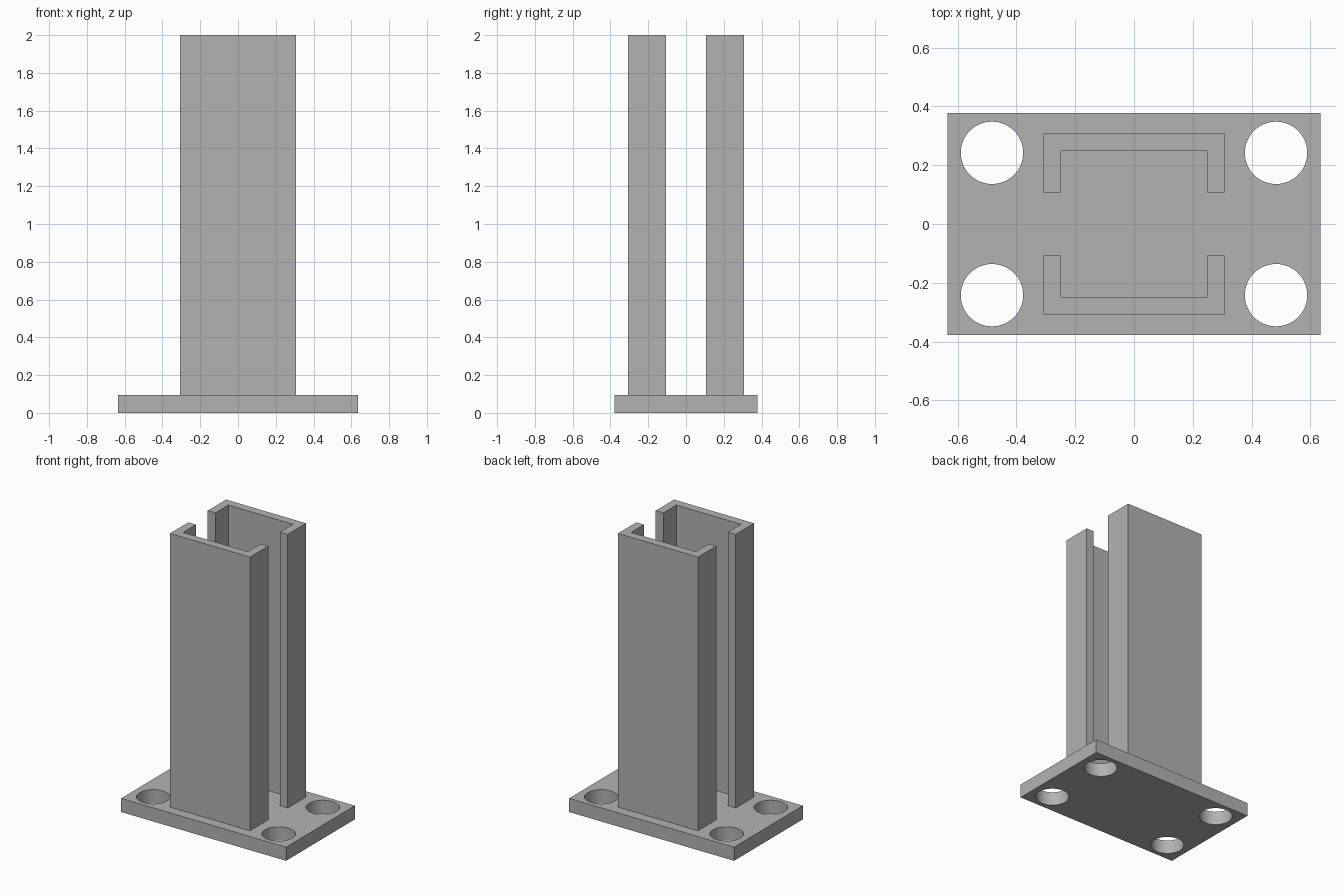
import bpy
import bmesh

if "Cube" in bpy.data.objects:
    bpy.data.objects.remove(bpy.data.objects["Cube"], do_unlink=True)

PLATE_TOP = 0.095
HEIGHT = 2.0

grey = bpy.data.materials.new("plain grey")
grey.use_nodes = True
grey.diffuse_color = (0.45, 0.45, 0.45, 1)
grey.node_tree.nodes["Principled BSDF"].inputs["Base Color"].default_value = (0.45, 0.45, 0.45, 1)


def extrude_profile(name, points, z0, z1):
    """Make a closed prism from a flat outline."""
    bm = bmesh.new()
    face = bm.faces.new([bm.verts.new((x, y, z0)) for x, y in points])
    result = bmesh.ops.extrude_face_region(bm, geom=[face])
    top = [v for v in result["geom"] if isinstance(v, bmesh.types.BMVert)]
    bmesh.ops.translate(bm, verts=top, vec=(0, 0, z1 - z0))
    bmesh.ops.recalc_face_normals(bm, faces=bm.faces)
    mesh = bpy.data.meshes.new(name)
    bm.to_mesh(mesh)
    bm.free()
    mesh.materials.append(grey)
    obj = bpy.data.objects.new(name, mesh)
    bpy.context.collection.objects.link(obj)
    return obj


# Base plate
px, py = 0.635, 0.378
plate = extrude_profile("base_plate", [(-px, -py), (px, -py), (px, py), (-px, py)], 0, PLATE_TOP)

# Four bolt holes cut through the plate
for sx in (-1, 1):
    for sy in (-1, 1):
        bpy.ops.mesh.primitive_cylinder_add(
            vertices=64, radius=0.106, depth=0.4, location=(sx * 0.483, sy * 0.242, 0.05))
        cutter = bpy.context.object
        cutter.name = "bolt_hole_cutter"
        cutter.data.materials.append(grey)
        cutter.hide_render = True
        cutter.hide_set(True)
        cut = plate.modifiers.new("bolt_hole", 'BOOLEAN')
        cut.operation = 'DIFFERENCE'
        cut.solver = 'EXACT'
        cut.object = cutter

# Bake the cuts and drop the cutters
bpy.context.view_layer.update()
baked = bpy.data.meshes.new_from_object(plate.evaluated_get(bpy.context.evaluated_depsgraph_get()))
plate.modifiers.clear()
plate.data = baked
for obj in [o for o in bpy.data.objects if o.name.startswith("bolt_hole_cutter")]:
    bpy.data.objects.remove(obj, do_unlink=True)

# Smooth hole walls, sharp rims
bpy.ops.object.select_all(action='DESELECT')
plate.select_set(True)
bpy.context.view_layer.objects.active = plate
bpy.ops.object.shade_smooth_by_angle(angle=0.6)

# Two facing U-shaped channels
outer, inner, lip = 0.308, 0.249, 0.107
half = [(outer, lip), (outer, outer), (inner, inner), (inner, lip)]
outline = [half[0], half[1], (-outer, outer), (-outer, lip),
           (-inner, lip), (-inner, inner), half[2], half[3]]
for name, side in (("back_channel", 1), ("front_channel", -1)):
    extrude_profile(name, [(x, y * side) for x, y in outline], PLATE_TOP, HEIGHT)
